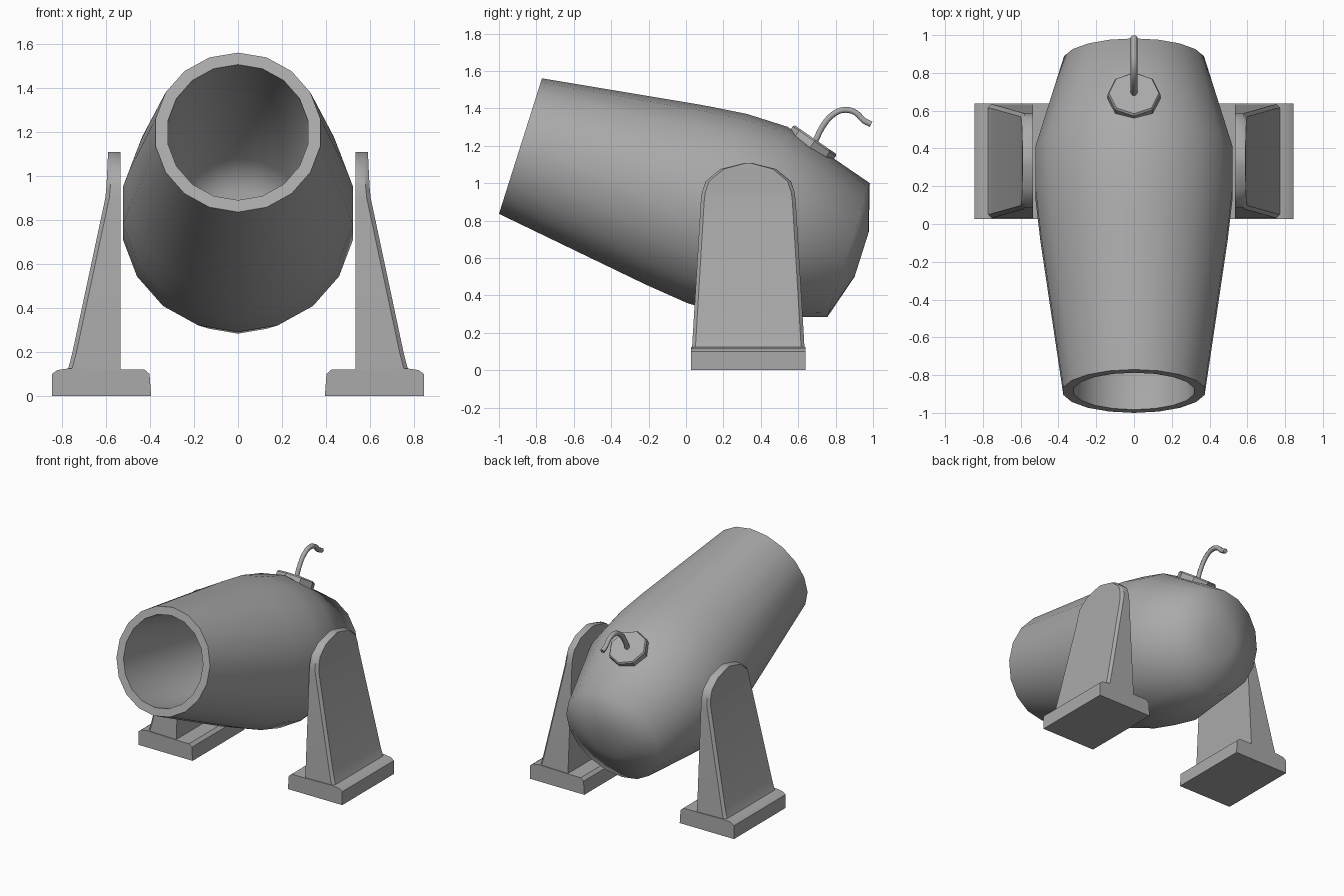
import bpy, bmesh, math
from mathutils import Matrix, Vector

cube = bpy.data.objects.get("Cube")
if cube:
    bpy.data.objects.remove(cube)

# Single cast-metal colour
GREY = (0.4, 0.4, 0.4, 1)
metal = bpy.data.materials.new("grey metal")
metal.use_nodes = True
metal.diffuse_color = GREY
metal.node_tree.nodes["Principled BSDF"].inputs["Base Color"].default_value = GREY


def finish(bm, name, angle, matrix=None):
    """Turn a bmesh into a shaded object."""
    bmesh.ops.recalc_face_normals(bm, faces=bm.faces)
    mesh = bpy.data.meshes.new(name)
    bm.to_mesh(mesh)
    bm.free()
    mesh.materials.append(metal)
    ob = bpy.data.objects.new(name, mesh)
    bpy.context.collection.objects.link(ob)
    if matrix:
        ob.matrix_world = matrix
    bpy.ops.object.select_all(action='DESELECT')
    ob.select_set(True)
    bpy.context.view_layer.objects.active = ob
    bpy.ops.object.shade_smooth_by_angle(angle=math.radians(angle))
    return ob


def loft(bm, rings):
    """Skin a list of closed rings and cap both ends."""
    loops = [[bm.verts.new(p) for p in ring] for ring in rings]
    n = len(loops[0])
    for a, b in zip(loops, loops[1:]):
        for i in range(n):
            j = (i + 1) % n
            bm.faces.new((a[i], a[j], b[j], b[i]))
    bm.faces.new(loops[0])
    bm.faces.new(loops[-1])


def lathe(name, profile, sides, origin, tilt, angle):
    """Revolve (distance, radius) pairs about local y, then tilt about x."""
    bm = bmesh.new()
    turns = [2 * math.pi * i / sides for i in range(sides)]
    loft(bm, [[(r * math.sin(t), s, r * math.cos(t)) for t in turns]
              for s, r in profile])
    place = Matrix.Translation(origin) @ Matrix.Rotation(math.radians(tilt), 4, 'X')
    return finish(bm, name, angle, place)


# Barrel: bore floor, bore wall, muzzle lip, swelling body, domed breech
lathe("barrel",
      [(1.5, 0.2), (1.4, 0.323), (0, 0.323), (0, 0.38), (0.86, 0.503),
       (1.1, 0.53), (1.33, 0.53), (1.84, 0.376), (1.914, 0.126)],
      18, (0, -0.885, 1.198), -17.6, 60)

# Octagonal touch plate on the breech
lathe("touch_plate", [(-0.04, 0.14), (0.02, 0.14), (0.03, 0.132)],
      8, (0, 0.675, 1.208), 55.4, 30)

# Curled fuse
curve = bpy.data.curves.new("fuse", 'CURVE')
curve.dimensions = '3D'
curve.bevel_depth = 0.018
curve.bevel_resolution = 1
curve.resolution_u = 3
curve.use_fill_caps = True
path = [(0.685, 1.21), (0.735, 1.31), (0.79, 1.37), (0.85, 1.392),
        (0.91, 1.375), (0.95, 1.335), (0.99, 1.315)]
spline = curve.splines.new('BEZIER')
spline.bezier_points.add(len(path) - 1)
for point, (y, z) in zip(spline.bezier_points, path):
    point.co = (0, y, z)
    point.handle_left_type = point.handle_right_type = 'AUTO'
curve.materials.append(metal)
fuse = bpy.data.objects.new("fuse", curve)
bpy.context.collection.objects.link(fuse)

# Stands: a foot section run along y, and a tapering round-topped column
MID, HALF, INNER = 0.333, 0.306, 0.535
FOOT = [(0.395, 0), (0.845, 0), (0.845, 0.1), (0.82, 0.118), (0.77, 0.125),
        (0.535, 0.12), (0.425, 0.12), (0.402, 0.1)]
# height, half width, outer face x
LEVELS = [(0.1, 0.302, 0.785), (0.13, 0.3, 0.77), (0.2, 0.296, 0.752),
          (0.9, 0.254, 0.603), (0.95, 0.248, 0.598), (1.01, 0.228, 0.595),
          (1.075, 0.15, 0.592), (1.108, 0.02, 0.59)]


def column_ring(side, z, w, outer):
    c = min(0.018, w * 0.5)
    outline = [(INNER, -w), (INNER, w), (outer - c, w), (outer, w - c),
               (outer, c - w), (outer - c, -w)]
    return [(side * x, MID + y, z) for x, y in outline]


for side, label in ((1, "left"), (-1, "right")):
    bm = bmesh.new()
    loft(bm, [[(side * x, MID + end, z) for x, z in FOOT] for end in (-HALF, HALF)])
    finish(bm, label + "_foot", 35)
    bm = bmesh.new()
    loft(bm, [column_ring(side, *level) for level in LEVELS])
    finish(bm, label + "_column", 35)
